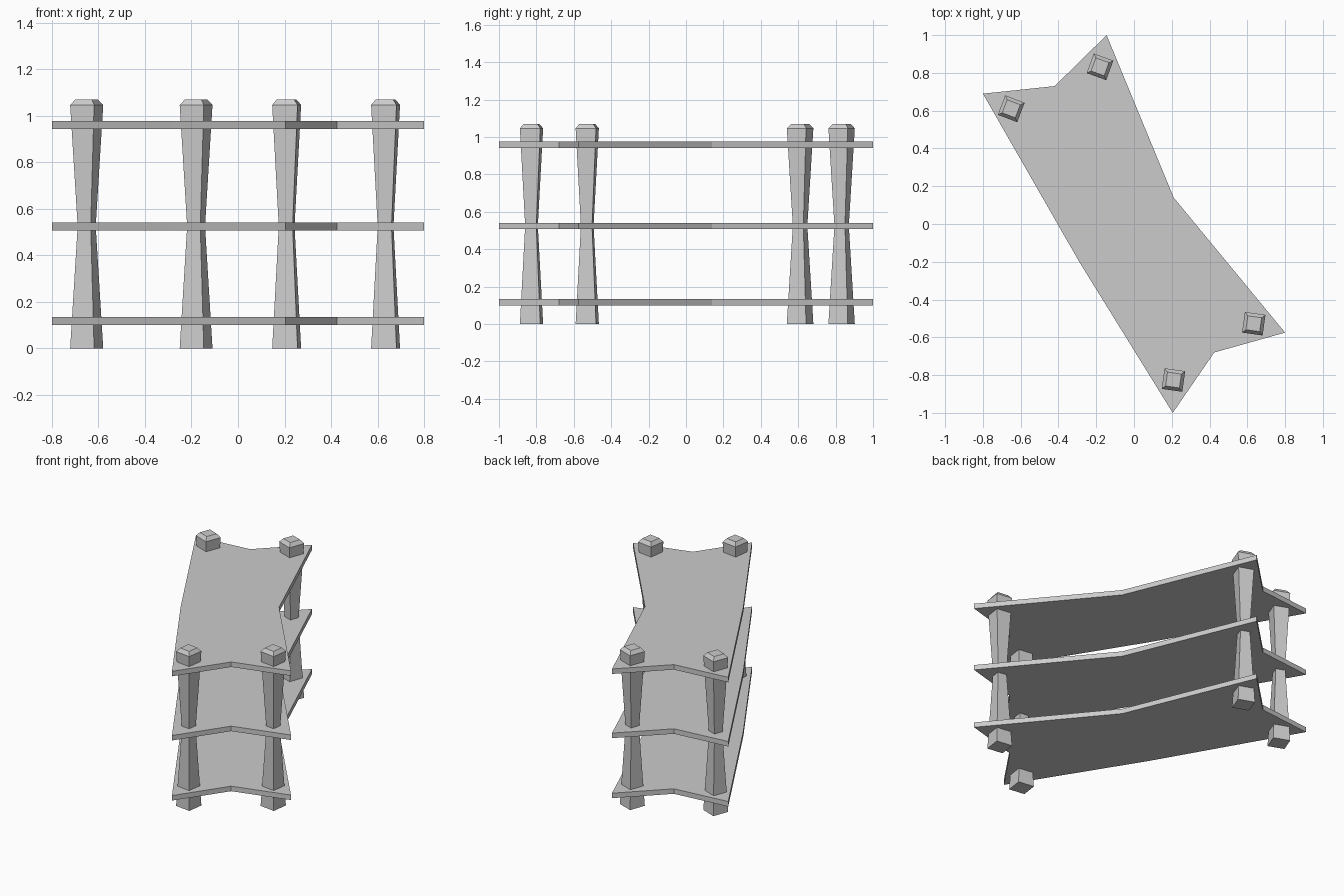
import bpy, bmesh
from math import radians, cos, sin

if "Cube" in bpy.data.objects:
    bpy.data.objects.remove(bpy.data.objects["Cube"])

# Plan outline shared by all shelves
OUTLINE = [(-0.80, 0.69), (-0.29, -0.20), (0.205, -1.0), (0.425, -0.68),
           (0.80, -0.575), (0.21, 0.14), (-0.145, 1.0), (-0.42, 0.73)]


def loft(name, rings):
    """Closed solid from a stack of matching rings of 3D points."""
    bm = bmesh.new()
    loops = [[bm.verts.new(p) for p in ring] for ring in rings]
    n = len(loops[0])
    for a, b in zip(loops, loops[1:]):
        for i in range(n):
            j = (i + 1) % n
            bm.faces.new((a[i], a[j], b[j], b[i]))
    bm.faces.new(loops[0][::-1])
    bm.faces.new(loops[-1])
    bmesh.ops.recalc_face_normals(bm, faces=bm.faces)
    mesh = bpy.data.meshes.new(name)
    bm.to_mesh(mesh)
    bm.free()
    obj = bpy.data.objects.new(name, mesh)
    bpy.context.collection.objects.link(obj)
    return obj


# Three flat shelves
for name, z in (("bottom_shelf", 0.10), ("middle_shelf", 0.507), ("top_shelf", 0.942)):
    loft(name, [[(x, y, h) for x, y in OUTLINE] for h in (z, z + 0.034)])

# Square posts: wide foot, narrow waist, wide head with a chamfered cap
PROFILE = [(0.055, 0), (0.030, 0.525), (0.055, 1.046), (0.037, 1.07)]
POSTS = [("back_left_post", -0.65, 0.61, -21), ("back_right_post", -0.18, 0.832, -20),
         ("front_right_post", 0.634, -0.528, -8), ("front_left_post", 0.209, -0.826, -8)]
for name, px, py, deg in POSTS:
    c, s = cos(radians(deg)), sin(radians(deg))
    loft(name, [[(px + r * (u * c - v * s), py + r * (u * s + v * c), z)
                 for u, v in ((-1, -1), (1, -1), (1, 1), (-1, 1))]
                for r, z in PROFILE])
